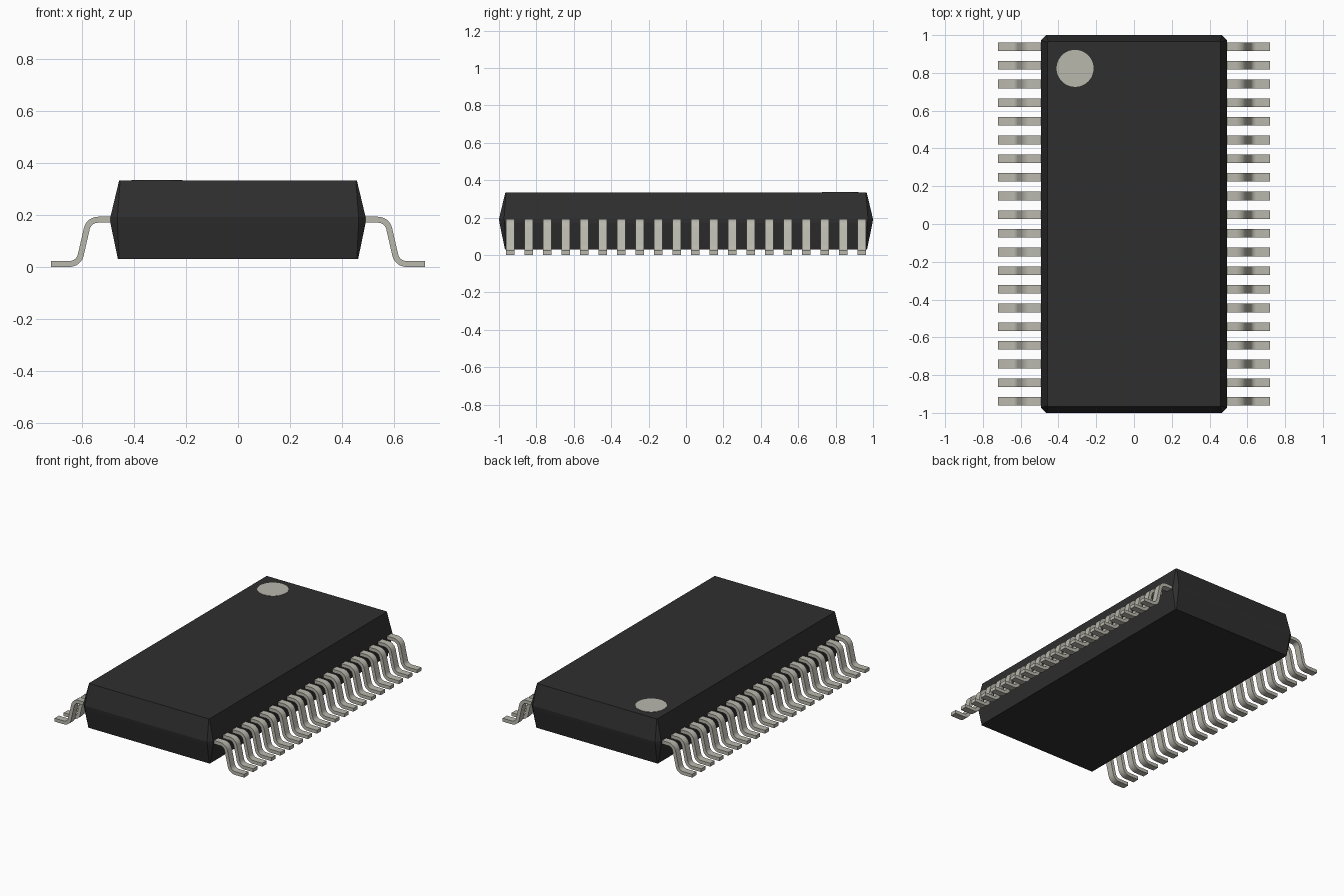
import bpy, bmesh, math
from mathutils import Vector

cube = bpy.data.objects.get("Cube")
if cube:
    bpy.data.objects.remove(cube, do_unlink=True)


def material(name, color):
    m = bpy.data.materials.new(name)
    m.use_nodes = True
    m.diffuse_color = color
    bsdf = m.node_tree.nodes["Principled BSDF"]
    bsdf.inputs["Base Color"].default_value = color
    bsdf.inputs["Roughness"].default_value = 0.6
    return m


black = material("black plastic", (0.028, 0.028, 0.028, 1))
silver = material("warm silver", (0.49, 0.48, 0.42, 1))


def finish(name, bm, mat):
    bmesh.ops.recalc_face_normals(bm, faces=bm.faces)
    mesh = bpy.data.meshes.new(name)
    bm.to_mesh(mesh)
    bm.free()
    mesh.materials.append(mat)
    ob = bpy.data.objects.new(name, mesh)
    bpy.context.collection.objects.link(ob)
    return ob


def loft(bm, rings):
    """Skin closed rings and cap both ends."""
    loops = [[bm.verts.new(p) for p in r] for r in rings]
    n = len(loops[0])
    for a, b in zip(loops, loops[1:]):
        for i in range(n):
            j = (i + 1) % n
            bm.faces.new((a[i], a[j], b[j], b[i]))
    bm.faces.new(loops[0][::-1])
    bm.faces.new(loops[-1])


# Body: rectangles with cut corners, widest at the middle seam
def body_ring(w, l, z, c):
    return [(w, -l + c, z), (w, l - c, z), (w - c, l, z), (-w + c, l, z),
            (-w, l - c, z), (-w, -l + c, z), (-w + c, -l, z), (w - c, -l, z)]


bm = bmesh.new()
loft(bm, [body_ring(0.463, 0.968, 0.03, 0.005),
          body_ring(0.492, 0.997, 0.17, 0.027),
          body_ring(0.492, 1.0, 0.192, 0.027),
          body_ring(0.458, 0.966, 0.334, 0.004)])
finish("body", bm, black)

# Round marker on the top, beside the first pin
bm = bmesh.new()
bmesh.ops.create_cone(bm, cap_ends=True, segments=48, radius1=0.098,
                      radius2=0.098, depth=0.004)
bmesh.ops.translate(bm, verts=bm.verts, vec=(-0.312, 0.824, 0.334))
finish("pin_one_marker", bm, silver)


# Pin centre line in x and z, with rounded bends
def rounded_path(points, radius, steps=6):
    pts = [Vector(p) for p in points]
    path = [pts[0]]
    for a, b, c in zip(pts, pts[1:], pts[2:]):
        u, v = (a - b).normalized(), (c - b).normalized()
        half = u.angle(v) / 2
        centre = b + (u + v).normalized() * radius / math.sin(half)
        s = b + u * radius / math.tan(half) - centre
        e = b + v * radius / math.tan(half) - centre
        turn = s.angle(e)
        for i in range(steps + 1):
            t = i / steps
            path.append(centre + (s * math.sin((1 - t) * turn)
                                  + e * math.sin(t * turn)) / math.sin(turn))
    return path + [pts[-1]]


THICK, WIDTH, PITCH, COUNT = 0.023, 0.046, 0.0988, 20
path = rounded_path([(0.46, 0.182), (0.575, 0.182), (0.614, THICK / 2),
                     (0.72, THICK / 2)], 0.044)


def add_pin(bm, side, y):
    rings = []
    for i, p in enumerate(path):
        d = (path[min(i + 1, len(path) - 1)] - path[max(i - 1, 0)]).normalized()
        n = Vector((-d.y, d.x)) * THICK / 2
        if i in (0, len(path) - 1):
            n = Vector((0, THICK / 2))
        hi, lo = p + n, p - n
        rings.append([(side * q.x, y + s * WIDTH / 2, q.y)
                      for q, s in ((hi, -1), (hi, 1), (lo, 1), (lo, -1))])
    loft(bm, rings)


# A row of twenty pins along each long side
for name, side in (("left_pins", 1), ("right_pins", -1)):
    bm = bmesh.new()
    for k in range(COUNT):
        add_pin(bm, side, (k - (COUNT - 1) / 2) * PITCH)
    row = finish(name, bm, silver)
    bpy.ops.object.select_all(action='DESELECT')
    row.select_set(True)
    bpy.context.view_layer.objects.active = row
    bpy.ops.object.shade_smooth_by_angle(angle=math.radians(40))
